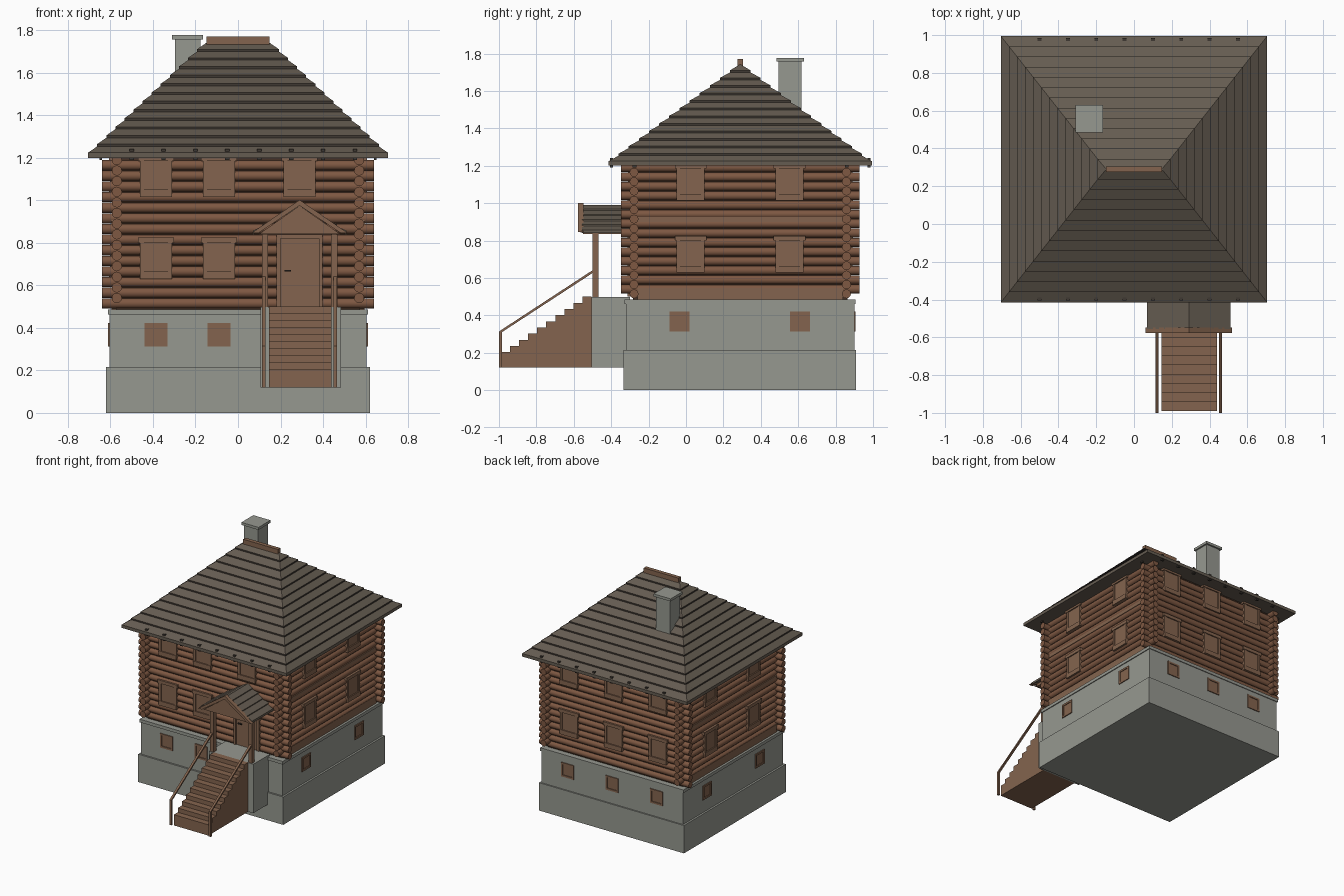
import bpy, bmesh, math
from mathutils import Matrix, Vector

if "Cube" in bpy.data.objects:
    bpy.data.objects.remove(bpy.data.objects["Cube"])


def material(name, r, g, b):
    m = bpy.data.materials.new(name)
    lin = [((c / 255 + 0.055) / 1.055) ** 2.4 for c in (r, g, b)]
    m.diffuse_color = (*lin, 1)
    m.use_nodes = True
    m.node_tree.nodes["Principled BSDF"].inputs["Base Color"].default_value = m.diffuse_color
    return m


LOG = material("log brown", 126, 88, 66)
WOOD = material("plank brown", 132, 100, 78)
CHINK = material("dark chinking", 70, 50, 38)
STONE = material("concrete grey", 150, 152, 144)
ROOF = material("roof shingle", 101, 92, 81)
LIP = material("shingle edge", 62, 56, 50)
IRON = material("dark iron", 45, 40, 36)

CY = 0.29            # centre of the house in y
WX, WY = 0.57, 0.568  # half distances between log wall centre lines


def finish(name, bm, *mats):
    bmesh.ops.recalc_face_normals(bm, faces=bm.faces)
    me = bpy.data.meshes.new(name)
    bm.to_mesh(me)
    bm.free()
    ob = bpy.data.objects.new(name, me)
    bpy.context.collection.objects.link(ob)
    for m in mats:
        me.materials.append(m)
    return ob


def add_box(bm, x0, x1, y0, y1, z0, z1):
    mat = Matrix.Translation(((x0 + x1) / 2, (y0 + y1) / 2, (z0 + z1) / 2))
    mat = mat @ Matrix.Diagonal((abs(x1 - x0), abs(y1 - y0), abs(z1 - z0), 1))
    bmesh.ops.create_cube(bm, size=1, matrix=mat)


def boxes(name, mat, *dims):
    bm = bmesh.new()
    for d in dims:
        add_box(bm, *d)
    return finish(name, bm, mat)


def prism(name, pts, a, b, mat, axis="y"):
    """Extrude a profile (x,z along y, or y,z along x)."""
    bm = bmesh.new()
    put = (lambda p, t: (p[0], t, p[1])) if axis == "y" else (lambda p, t: (t, p[0], p[1]))
    lo = [bm.verts.new(put(p, a)) for p in pts]
    hi = [bm.verts.new(put(p, b)) for p in pts]
    bm.faces.new(lo)
    bm.faces.new(hi)
    for i in range(len(pts)):
        j = (i + 1) % len(pts)
        bm.faces.new((lo[i], lo[j], hi[j], hi[i]))
    return finish(name, bm, mat)


def on_wall(side, u0, u1, d0, d1, z0, z1):
    """Box bounds on a wall: u along it, d outward from the log centre line."""
    if side == "front":
        return (u0, u1, CY - WY - d1, CY - WY - d0, z0, z1)
    if side == "back":
        return (u0, u1, CY + WY + d0, CY + WY + d1, z0, z1)
    if side == "right":
        return (WX + d0, WX + d1, u0, u1, z0, z1)
    return (-WX - d1, -WX - d0, u0, u1, z0, z1)


# Foundation
boxes("plinth", STONE, (-0.62, 0.62, -0.333, 0.91, 0, 0.215))
boxes("foundation", STONE, (-0.605, 0.605, -0.32, 0.9, 0.215, 0.462))
boxes("foundation_ledge", STONE, (-0.612, 0.612, -0.328, 0.906, 0.462, 0.486))

# Log walls: round logs crossing at the corners, dark core between them
boxes("wall_core", CHINK, (-WX - 0.005, WX + 0.005, CY - WY - 0.005, CY + WY + 0.005, 0.48, 1.21))
bm = bmesh.new()
for i in range(14):
    z = 0.515 + 0.05 * i
    for s in (-1, 1):
        m = Matrix.Translation((0, CY + s * WY, z)) @ Matrix.Rotation(math.pi / 2, 4, "Y")
        bmesh.ops.create_cone(bm, cap_ends=True, segments=12, radius1=0.024, radius2=0.024, depth=1.28, matrix=m)
        m = Matrix.Translation((s * WX, CY, z + 0.025)) @ Matrix.Rotation(math.pi / 2, 4, "X")
        bmesh.ops.create_cone(bm, cap_ends=True, segments=12, radius1=0.024, radius2=0.024, depth=1.275, matrix=m)
for f in bm.faces:
    f.smooth = len(f.verts) == 4
logs = finish("wall_logs", bm, LOG)
for e in logs.data.edges:
    e.use_edge_sharp = False
bpy.context.view_layer.objects.active = logs
logs.select_set(True)
bpy.ops.object.shade_smooth_by_angle(angle=math.radians(40))

# Sill boards on the side walls and floor boards between storeys
boxes("side_sill_boards", WOOD, *[on_wall(s, -0.26, 0.84, 0, 0.025, 0.486, 0.545) for s in ("left", "right")])
boxes("storey_boards", WOOD, *[on_wall(s, -0.3, 0.88, 0, 0.026, 0.9, 0.925) for s in ("left", "right")])

# Windows
MAIN = {"front": (-0.385, -0.09), "back": (-0.38, 0, 0.38), "left": (0.025, 0.553), "right": (0.025, 0.553)}
CELLAR = {"front": (-0.385, -0.09), "back": (-0.38, 0, 0.38), "left": (-0.035, 0.61), "right": (-0.035, 0.61)}
spots = [(s, u, z) for s, us in MAIN.items() for u in us for z in (0.735, 1.12)]
spots.append(("front", 0.29, 1.12))
casing, sash = [], []
for s, u, z in spots:
    casing += [on_wall(s, u - 0.085, u + 0.085, 0, 0.036, z + 0.065, z + 0.09),   # header
               on_wall(s, u - 0.075, u + 0.075, 0, 0.036, z - 0.105, z - 0.07)]   # sill
    for k in (-1, 1):
        casing.append(on_wall(s, u + k * 0.056, u + k * 0.075, 0, 0.033, z - 0.07, z + 0.065))
    sash.append(on_wall(s, u - 0.056, u + 0.056, 0, 0.027, z - 0.07, z + 0.065))
boxes("window_casings", WOOD, *casing)
boxes("window_shutters", WOOD, *sash)
frames, panels = [], []
for s, us in CELLAR.items():
    base = 0.035 if s in ("left", "right") else 0.042
    for u in us:
        panels.append(on_wall(s, u - 0.04, u + 0.04, 0, base + 0.001, 0.325, 0.41))
        for k in (-1, 1):
            frames.append(on_wall(s, u + k * 0.04, u + k * 0.054, 0, base + 0.007, 0.313, 0.422))
        frames += [on_wall(s, u - 0.04, u + 0.04, 0, base + 0.007, a, a + 0.014) for a in (0.313, 0.408)]
boxes("cellar_window_frames", WOOD, *frames)
boxes("cellar_window_panels", WOOD, *panels)

# Door
boxes("door", WOOD, on_wall("front", 0.2, 0.38, 0, 0.028, 0.5, 0.82))
boxes("door_casing", WOOD, *[on_wall("front", *d) for d in (
    (0.182, 0.2, 0, 0.036, 0.5, 0.84), (0.38, 0.398, 0, 0.036, 0.5, 0.84), (0.182, 0.398, 0, 0.036, 0.82, 0.84))])
boxes("door_handle", IRON, on_wall("front", 0.218, 0.25, 0.028, 0.04, 0.666, 0.673))

# Hip roof: stepped shingle courses with dark lips
bm = bmesh.new()
ROWS = 13


def ring(t, z):
    hx, hy = 0.705 - 0.555 * t, max(0.705 * (1 - t), 0.004)
    return [bm.verts.new((sx * hx, CY + sy * hy, z)) for sx, sy in ((-1, -1), (1, -1), (1, 1), (-1, 1))]


def bridge(a, b, index):
    for i in range(4):
        j = (i + 1) % 4
        bm.faces.new((a[i], a[j], b[j], b[i])).material_index = index


prev = ring(0, 1.2)
bm.faces.new(prev)
for i in range(ROWS):
    z = 1.213 + 0.527 * i / ROWS
    lip = ring(i / ROWS, z + 0.011)
    bridge(prev, lip, 1 if i else 0)
    prev = ring((i + 1) / ROWS, 1.213 + 0.527 * (i + 1) / ROWS)
    bridge(lip, prev, 0)
bm.faces.new(prev)
finish("hip_roof", bm, ROOF, LIP)
boxes("ridge_board", WOOD, (-0.148, 0.148, CY - 0.015, CY + 0.015, 1.725, 1.77))

# Rafter tips just breaking through the eaves
tips = [(x - 0.01, x + 0.01, CY + s * 0.688 - 0.008, CY + s * 0.688 + 0.008, 1.19, 1.241)
        for s in (-1, 1) for x in (-0.5, -0.35, -0.2, -0.05, 0.1, 0.25, 0.4, 0.55)]
tips += [(s * 0.645 - 0.006, s * 0.645 + 0.006, y - 0.01, y + 0.01, 1.19, 1.273) for s in (-1, 1) for y in (-0.275, 0.86)]
boxes("rafter_tips", LIP, *tips)

# Chimney
boxes("chimney", STONE, (-0.297, -0.176, 0.495, 0.617, 1.3, 1.757))
boxes("chimney_cap", STONE, (-0.31, -0.164, 0.485, 0.63, 1.757, 1.777))

# Porch base and stairs
boxes("porch_base", STONE, (0.105, 0.485, -0.505, -0.3, 0.12, 0.498))
steps = [(-0.505, 0.12), (-0.99, 0.12)]
for i in range(10):
    y, z = -0.99 + 0.0485 * i, 0.203 + 0.033 * i
    steps += [(y, z), (y + 0.0485, z)]
prism("stairs", steps, 0.145, 0.44, WOOD, "x")

# Porch posts, beams and railings
PX = 0.29
for s, side in ((-1, "left"), (1, "right")):
    x = PX + s * 0.163
    boxes(side + "_porch_post", WOOD, (x - 0.015, x + 0.015, -0.5, -0.468, 0.498, 0.85))
    boxes(side + "_porch_beam", WOOD, (x - 0.013, x + 0.013, -0.55, -0.29, 0.836, 0.858))
    r = PX + s * 0.168
    boxes(side + "_newel_post", WOOD, (r - 0.008, r + 0.008, -1.0, -0.984, 0.12, 0.31))
    prism(side + "_handrail", [(-1.0, 0.3), (-1.0, 0.314), (-0.5, 0.641), (-0.5, 0.626)], r - 0.008, r + 0.008, WOOD, "x")

# Porch gable roof: stepped shingle slopes, brown gable and barge boards
for s, side in ((-1, "left"), (1, "right")):
    prof = [(PX, 0.97), (PX + s * 0.22, 0.84)]
    for i in range(5):
        a, b = 0.22 * (1 - i / 5), 0.22 * (1 - (i + 1) / 5)
        za, zb = 0.85 + 0.139 * i / 5, 0.85 + 0.139 * (i + 1) / 5
        prof += [(PX + s * a, za + 0.007), (PX + s * b, zb)]
    prism(side + "_porch_roof", prof, -0.555, -0.29, ROOF)
    prism(side + "_barge_board", [(PX, 1.002), (PX, 0.975), (PX + s * 0.195, 0.845), (PX + s * 0.228, 0.845)],
          -0.578, -0.548, WOOD)
prism("porch_gable", [(PX - 0.19, 0.842), (PX + 0.19, 0.842), (PX, 0.975)], -0.565, -0.545, WOOD)
